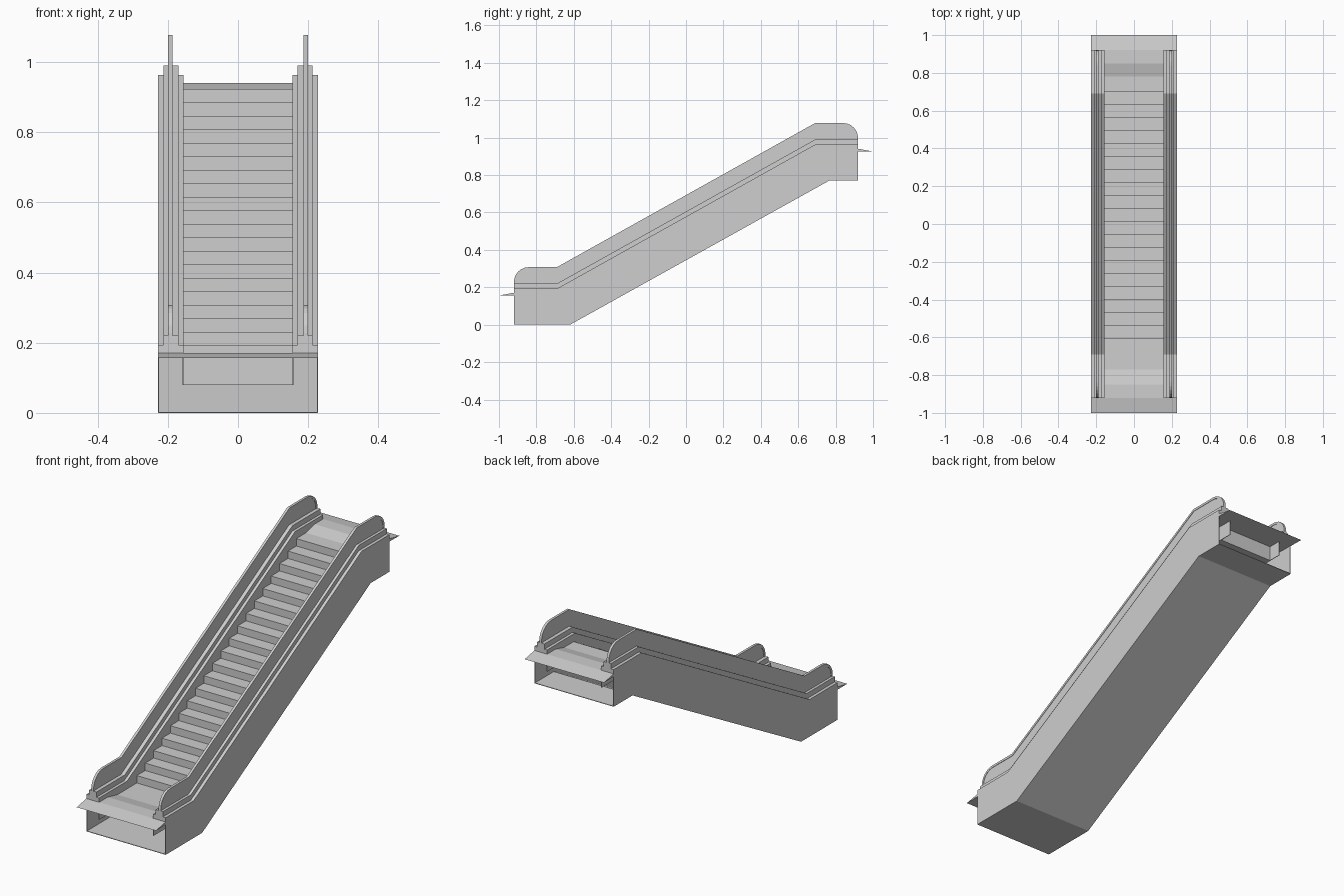
import bpy, bmesh, math

cube = bpy.data.objects.get("Cube")
if cube:
    bpy.data.objects.remove(cube, do_unlink=True)

grey = bpy.data.materials.new("light_grey")
grey.use_nodes = True
grey.diffuse_color = (0.62, 0.62, 0.62, 1)
grey.node_tree.nodes["Principled BSDF"].inputs["Base Color"].default_value = (0.62, 0.62, 0.62, 1)

RISE = 0.77      # height between the two landings
BEND = 0.69      # where the incline starts and ends
END = 0.92       # end of the body
INNER, OUTER = 0.155, 0.228
SLOPE = RISE / (2 * BEND)


def extrude(name, profile, x0, x1):
    """Solid with a (y, z) side profile between two x positions."""
    bm = bmesh.new()
    face = bm.faces.new([bm.verts.new((x0, y, z)) for y, z in profile])
    ext = bmesh.ops.extrude_face_region(bm, geom=[face])
    moved = [v for v in ext["geom"] if isinstance(v, bmesh.types.BMVert)]
    bmesh.ops.translate(bm, vec=(x1 - x0, 0, 0), verts=moved)
    bmesh.ops.recalc_face_normals(bm, faces=bm.faces)
    mesh = bpy.data.meshes.new(name)
    bm.to_mesh(mesh)
    bm.free()
    mesh.materials.append(grey)
    ob = bpy.data.objects.new(name, mesh)
    bpy.context.collection.objects.link(ob)
    return ob


def both_sides(name, profile, x0, x1):
    extrude("left_" + name, profile, x0, x1)
    extrude("right_" + name, profile, -x1, -x0)


def line(z):
    """Path along the escalator at a height above the lower landing."""
    return [(-END, z), (-BEND, z), (BEND, z + RISE), (END, z + RISE)]


def band(low, high):
    return line(low) + line(high)[::-1]


def rail_path(inset, foot):
    """Handrail outline with rounded ends, moved inwards by inset."""
    r, top, end, shift = 0.08, 0.308 - inset, END - inset, 0.26 * inset
    arc = [math.radians(a) for a in range(0, 91, 15)]
    r -= inset
    pts = [(-end, foot)]
    pts += [(-end + r - r * math.cos(a), top - r + r * math.sin(a)) for a in arc]
    pts += [(-BEND + shift, top), (BEND + shift, top + RISE)]
    pts += [(end - r + r * math.sin(a), top + RISE - r + r * math.cos(a)) for a in arc]
    return pts + [(end, foot + RISE)]


# Truss: thin floor and outer walls, open at both ends
floor_line = [(-END, 0), (-0.62, 0), (0.765, RISE), (END, RISE)]
extrude("truss_floor", floor_line + [(y, z + 0.003) for y, z in floor_line[::-1]], -OUTER, OUTER)
both_sides("truss_wall", floor_line + line(0.193)[::-1], OUTER - 0.003, OUTER)

# Stepped walkway with sloped combs at both landings
treads, start = 20, -0.61
run, rise = 1.311 / 19, 0.0385
steps = [(-0.85, 0.08), (-0.85, 0.171), (-0.77, 0.153)]
for i in range(treads):
    y = start + i * run
    steps += [(y, 0.153 + i * rise), (y, 0.153 + (i + 1) * rise)]
steps += [(0.78, 0.923), (0.85, 0.941), (0.85, 0.85), (BEND, 0.85), (-BEND, 0.08)]
extrude("steps", steps, -INNER, INNER)

# Landing plates with tapered lips
plate = [(-1, 0.156), (-END, 0.171), (-0.85, 0.171), (-0.85, 0.157), (-END, 0.157)]
extrude("lower_landing_plate", plate, -OUTER, OUTER)
extrude("upper_landing_plate", [(-y, z + RISE) for y, z in plate], -OUTER, OUTER)

# Balustrades: skirt, two-tier deck, panel and handrail
both_sides("skirt", band(0.08, 0.193), INNER, INNER + 0.003)
both_sides("deck", band(0.158, 0.193), INNER, OUTER)
both_sides("upper_deck", band(0.18, 0.22), 0.17, 0.212)
both_sides("panel", rail_path(0.01, 0.205) + [(BEND, 0.205 + RISE), (-BEND, 0.205)], 0.189, 0.198)
both_sides("handrail", rail_path(0, 0.197) + rail_path(0.012, 0.197)[::-1], 0.187, 0.2)
